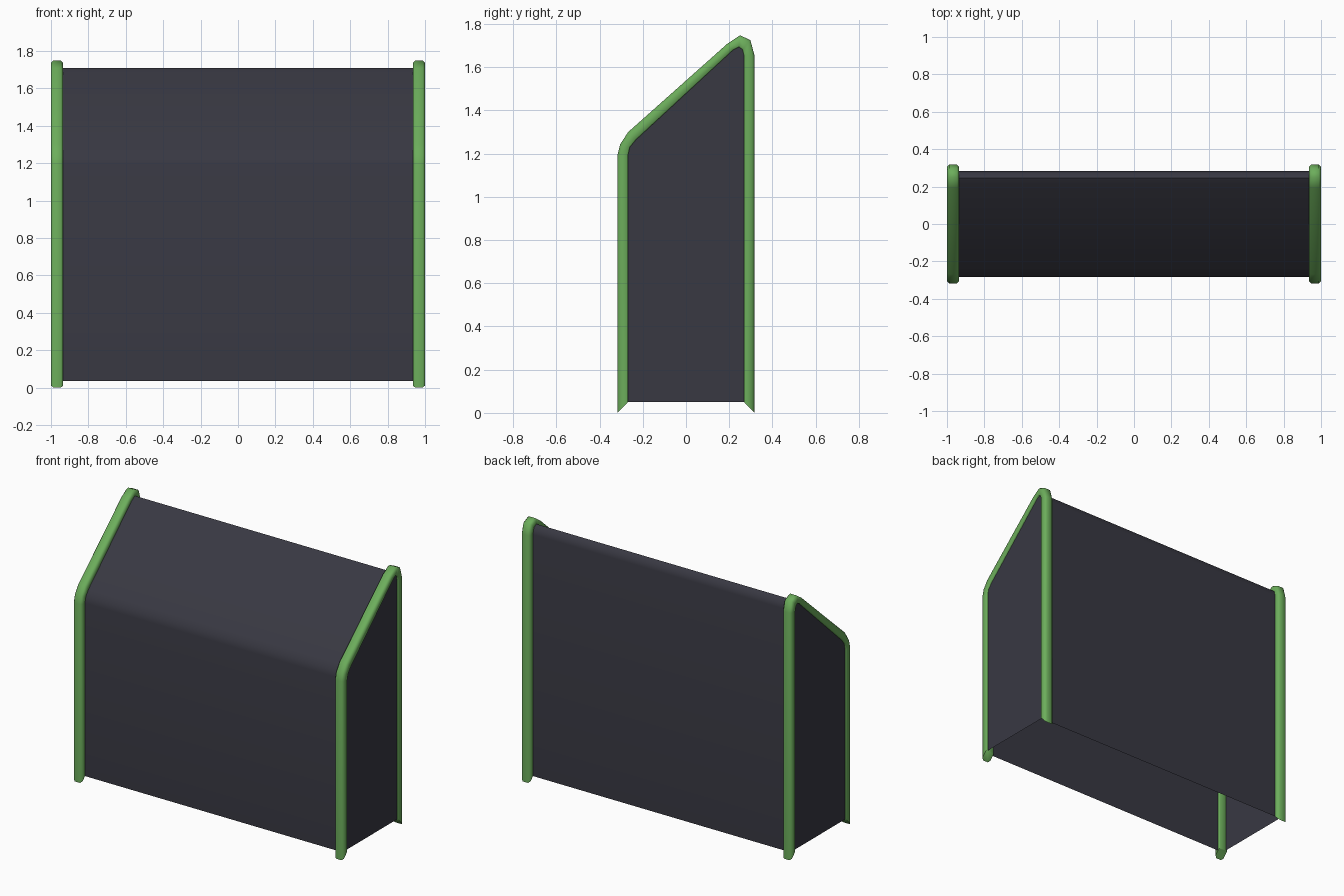
import bpy, bmesh, math

if "Cube" in bpy.data.objects:
    bpy.data.objects.remove(bpy.data.objects["Cube"])


def material(name, rgb):
    m = bpy.data.materials.new(name)
    m.diffuse_color = (*rgb, 1.0)
    m.use_nodes = True
    m.node_tree.nodes["Principled BSDF"].inputs["Base Color"].default_value = m.diffuse_color
    return m


DARK = material("charcoal panel", (0.04, 0.04, 0.055))
GREEN = material("green trim", (0.15, 0.42, 0.105))

# Side profile as (y, z): outer and inner edge of the trim, front foot to back foot
OUTER = [(-0.317, 0.0), (-0.317, 1.195), (-0.305, 1.243), (-0.268, 1.300),
         (0.190, 1.708), (0.250, 1.748), (0.298, 1.726), (0.317, 1.655), (0.317, 0.0)]
INNER = [(-0.269, 0.05), (-0.269, 1.192), (-0.260, 1.230), (-0.232, 1.264),
         (0.218, 1.680), (0.245, 1.694), (0.262, 1.682), (0.269, 1.652), (0.269, 0.05)]


def profile(t):
    """Blend from the outer (t=0) to the inner (t=1) profile."""
    return [(a[0] + (b[0] - a[0]) * t, a[1] + (b[1] - a[1]) * t)
            for a, b in zip(OUTER, INNER)]


def make(name, verts, faces, mat, angle, recalc=False):
    me = bpy.data.meshes.new(name)
    me.from_pydata(verts, [], faces)
    if recalc:
        bm = bmesh.new()
        bm.from_mesh(me)
        bmesh.ops.recalc_face_normals(bm, faces=bm.faces)
        bm.to_mesh(me)
        bm.free()
    me.materials.append(mat)
    me.shade_smooth()
    me.set_sharp_from_angle(angle=math.radians(angle))
    ob = bpy.data.objects.new(name, me)
    bpy.context.collection.objects.link(ob)
    return ob


# Wrapped shell: front, sloping top and back, open at the bottom
path = profile(0.72)
n = len(path)
verts = [(x, y, z) for x in (-0.97, 0.97) for y, z in path]
faces = [(i, n + i, n + i + 1, i + 1) for i in range(n - 1)]
make("shell", verts, faces, DARK, 60)

# Chamfered trim section as (x, t)
SECTION = [(0.935, 0.22), (0.947, 0.0), (0.988, 0.0), (1.0, 0.22),
           (1.0, 0.9), (0.995, 1.0), (0.94, 1.0), (0.935, 0.9)]

for side, s in (("left", -1), ("right", 1)):
    # Flat side panel
    pts = [(s * 0.988, y, z) for y, z in profile(0.9)]
    pts[0] = (s * 0.988, -0.269, 0.05)
    pts[-1] = (s * 0.988, 0.269, 0.05)
    order = list(range(n))
    if s > 0:
        order.reverse()
    make(side + "_side_panel", pts, [order], DARK, 30)

    # Trim swept around the profile, with mitred feet
    k = len(SECTION)
    verts = [(s * x, *profile(t)[i]) for i in range(n) for x, t in SECTION]
    faces = [(i * k + j, i * k + (j + 1) % k, (i + 1) * k + (j + 1) % k, (i + 1) * k + j)
             for i in range(n - 1) for j in range(k)]
    faces += [tuple(range(k)), tuple(range((n - 1) * k, n * k))]
    make(side + "_trim", verts, faces, GREEN, 55, recalc=True)
